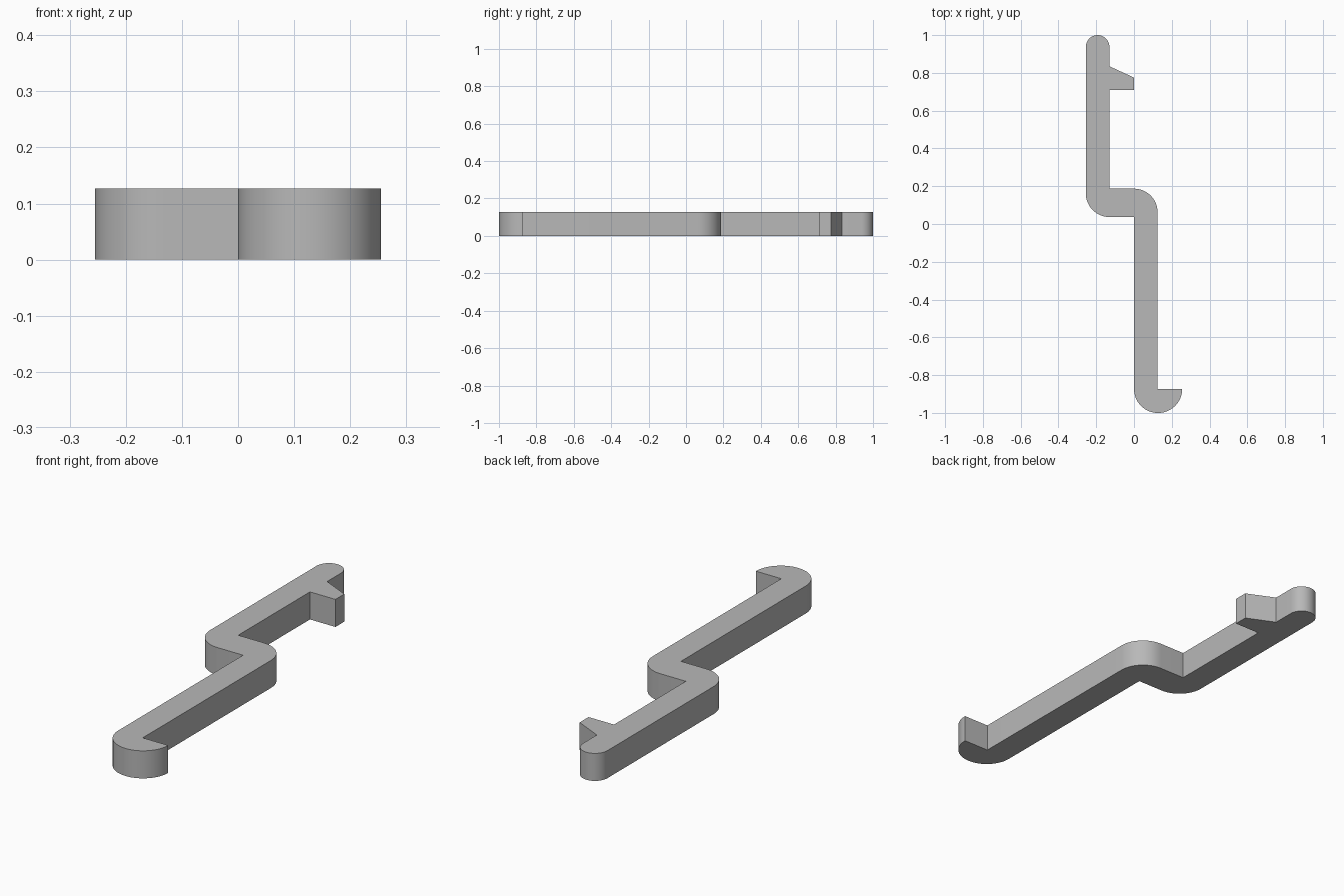
import bpy
import bmesh
from math import sin, cos, radians

cube = bpy.data.objects.get("Cube")
if cube:
    bpy.data.objects.remove(cube, do_unlink=True)

HEIGHT = 0.127
OUT, IN = 0.255, 0.13      # outer reach and inner face of the upper bar
R = 0.125                  # bar width and bend radius
HOOK_Y = -0.873


def arc(cx, cy, r, start, end, steps):
    """Points along a circular arc, angles in degrees."""
    angles = [radians(start + (end - start) * i / steps) for i in range(steps + 1)]
    return [(cx + r * cos(a), cy + r * sin(a)) for a in angles]


# Outline, counter-clockwise from the inside of the lower hook
outline = [(R, HOOK_Y)]
outline += arc(0, 0.187 - R, R, 0, 90, 16)                   # upper bend
outline += [(-IN, 0.187)]
outline += [(-IN, 0.71), (0, 0.71), (0, 0.775), (-IN, 0.835)]  # catch
outline += arc(-(OUT + IN) / 2, 1 - (OUT - IN) / 2, (OUT - IN) / 2, 0, 180, 24)  # round end
outline += arc(R - OUT, 0.037 + R, R, 180, 270, 16)          # lower bend
outline += [(0, 0.037)]
outline += arc(OUT / 2, HOOK_Y, OUT / 2, 180, 360, 32)       # hook

# Extrude the outline to a solid
bm = bmesh.new()
base = bm.faces.new([bm.verts.new((x, y, 0)) for x, y in outline])
top = bmesh.ops.extrude_face_region(bm, geom=[base], use_keep_orig=True)["geom"]
bmesh.ops.translate(bm, vec=(0, 0, HEIGHT),
                    verts=[g for g in top if isinstance(g, bmesh.types.BMVert)])
bmesh.ops.recalc_face_normals(bm, faces=bm.faces)
mesh = bpy.data.meshes.new("hook_bar")
bm.to_mesh(mesh)
bm.free()
bar = bpy.data.objects.new("hook_bar", mesh)
bpy.context.collection.objects.link(bar)

# Plain grey material
grey = bpy.data.materials.new("grey")
grey.use_nodes = True
colour = (0.48, 0.48, 0.48, 1)
grey.diffuse_color = colour
grey.node_tree.nodes["Principled BSDF"].inputs["Base Color"].default_value = colour
mesh.materials.append(grey)

# Smooth bends, sharp corners
bpy.ops.object.select_all(action='DESELECT')
bar.select_set(True)
bpy.context.view_layer.objects.active = bar
bpy.ops.object.shade_smooth_by_angle(angle=radians(20))
